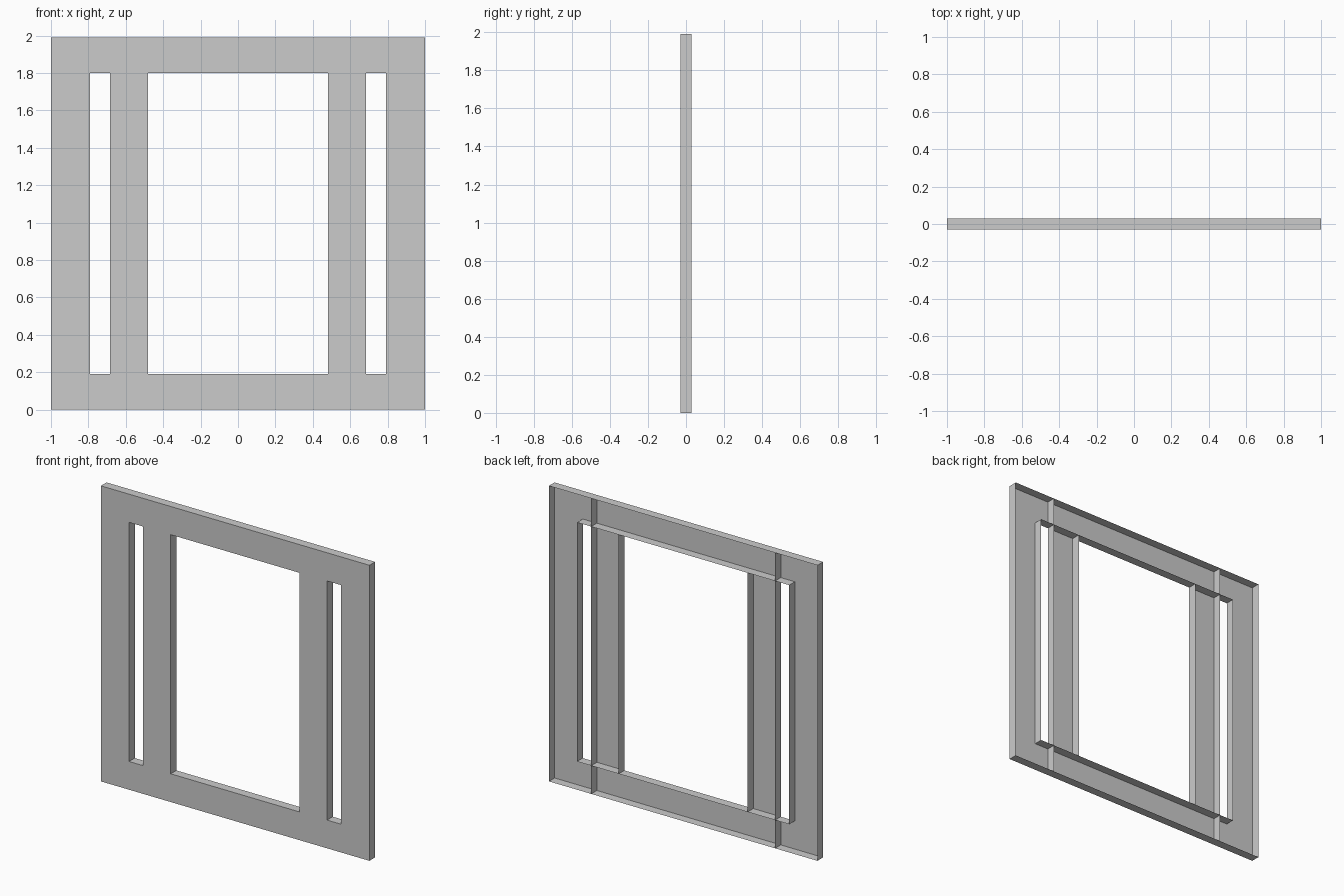
import bpy, bmesh

if "Cube" in bpy.data.objects:
    bpy.data.objects.remove(bpy.data.objects["Cube"])

# Key dimensions: thin window frame pressed as a shell with an open back
Y = 0.03
TOP, Z0, Z1 = 1.99, 0.19, 1.80
OUT, SLOT, DIV, MID = 1.0, 0.79, 0.685, 0.48


def shell(name, rects, walls, mirror=False):
    """Front rectangles (x0, z0, x1, z1) plus wall polylines of (x, z) points."""
    bm = bmesh.new()

    def quad(*pts):
        bm.faces.new([bm.verts.new(p) for p in pts])

    for x0, z0, x1, z1 in rects:
        quad((x0, -Y, z0), (x1, -Y, z0), (x1, -Y, z1), (x0, -Y, z1))
    for line in walls:
        for (ax, az), (bx, bz) in zip(line, line[1:]):
            quad((ax, -Y, az), (bx, -Y, bz), (bx, Y, bz), (ax, Y, az))
    bmesh.ops.remove_doubles(bm, verts=bm.verts, dist=1e-5)
    me = bpy.data.meshes.new(name)
    bm.to_mesh(me)
    bm.free()
    ob = bpy.data.objects.new(name, me)
    bpy.context.collection.objects.link(ob)
    if mirror:
        m = ob.modifiers.new("mirror", 'MIRROR')
        m.use_mirror_merge = False
    return ob


# Side panels with narrow slots, bounded by full-height dividers
shell("side_panels",
      [(SLOT, 0, OUT, TOP), (DIV, 0, SLOT, Z0), (DIV, Z1, SLOT, TOP)],
      [[(DIV, TOP), (OUT, TOP), (OUT, 0), (DIV, 0)],
       [(DIV, Z0), (SLOT, Z0), (SLOT, Z1), (DIV, Z1)],
       [(DIV, TOP), (DIV, Z1), (DIV, Z0), (DIV, 0)]],
      mirror=True)

# Posts beside the central opening
shell("centre_posts", [(MID, Z0, DIV, Z1)], [[(MID, Z0), (MID, Z1)]], mirror=True)

# Rails above and below the central opening
for name, a, b in (("bottom_rail", 0, Z0), ("top_rail", Z1, TOP)):
    shell(name, [(-DIV, a, DIV, b)],
          [[(-DIV, b), (DIV, b)], [(DIV, a), (-DIV, a)]])

# Fix the direction of the rail edges facing the central opening
